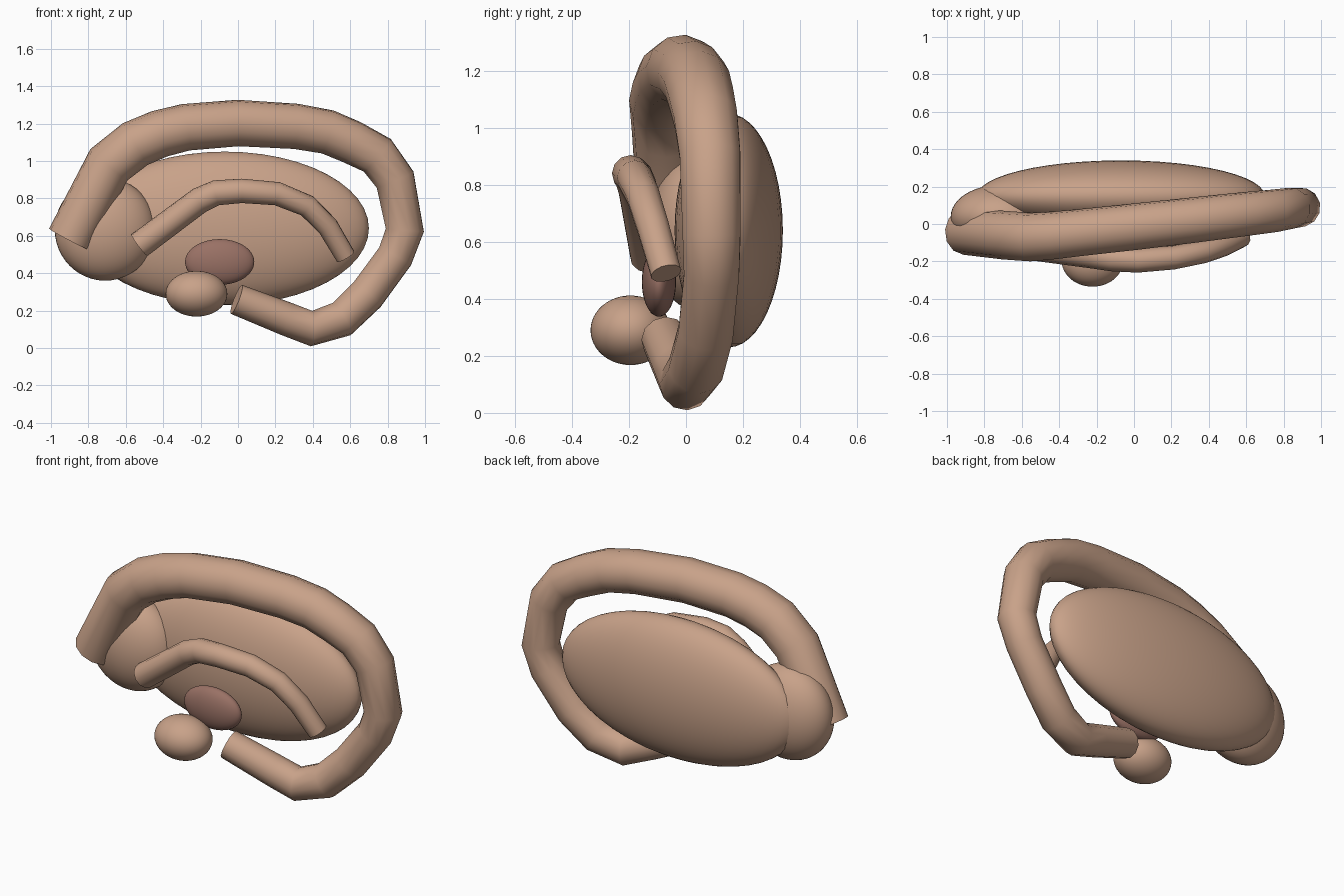
import bpy
from math import radians

cube = bpy.data.objects.get("Cube")
if cube:
    bpy.data.objects.remove(cube, do_unlink=True)


def make_material(name, rgb):
    mat = bpy.data.materials.new(name)
    mat.use_nodes = True
    colour = (*rgb, 1.0)
    mat.diffuse_color = colour
    mat.node_tree.nodes["Principled BSDF"].inputs["Base Color"].default_value = colour
    return mat


tan = make_material("tan", (0.58, 0.36, 0.25))
rose_brown = make_material("rose brown", (0.32, 0.165, 0.13))


def ellipsoid(name, centre, radii, mat):
    bpy.ops.mesh.primitive_uv_sphere_add(segments=48, ring_count=24, location=centre)
    ob = bpy.context.object
    ob.name = name
    ob.scale = radii
    ob.data.materials.append(mat)
    bpy.ops.object.shade_smooth()


def tube(name, points, mat):
    """Round capped tube through (x, y, z, radius) points."""
    curve = bpy.data.curves.new(name, "CURVE")
    curve.dimensions = "3D"
    curve.bevel_depth = 1.0
    curve.bevel_resolution = 4
    curve.use_fill_caps = True
    spline = curve.splines.new("POLY")
    spline.points.add(len(points) - 1)
    for p, (x, y, z, r) in zip(spline.points, points):
        p.co = (x, y, z, 1)
        p.radius = r
    ob = bpy.data.objects.new(name, curve)
    bpy.context.collection.objects.link(ob)
    bpy.ops.object.select_all(action="DESELECT")
    ob.select_set(True)
    bpy.context.view_layer.objects.active = ob
    bpy.ops.object.convert(target="MESH")
    ob = bpy.context.object
    ob.name = name
    ob.data.materials.clear()
    ob.data.materials.append(mat)
    bpy.ops.object.shade_smooth_by_angle(angle=radians(60))


# Rounded bodies
ellipsoid("main_body", (-0.07, 0.15, 0.64), (0.77, 0.19, 0.41), tan)
ellipsoid("head_bulb", (-0.71, 0.04, 0.635), (0.27, 0.17, 0.275), tan)
ellipsoid("lower_bulb", (-0.222, -0.195, 0.29), (0.165, 0.14, 0.122), tan)
ellipsoid("inner_nodule", (-0.098, -0.095, 0.46), (0.185, 0.06, 0.122), rose_brown)

# Large loop sweeping over the body and curling underneath
tube("outer_loop", [
    (-0.90, -0.04, 0.58, 0.125), (-0.69, -0.06, 0.98, 0.13),
    (-0.55, -0.07, 1.09, 0.13), (-0.42, -0.06, 1.145, 0.128),
    (-0.28, -0.045, 1.18, 0.126), (0.0, -0.015, 1.203, 0.125),
    (0.31, 0.02, 1.185, 0.122), (0.48, 0.04, 1.155, 0.12),
    (0.61, 0.055, 1.10, 0.118), (0.745, 0.07, 1.03, 0.115),
    (0.84, 0.085, 0.90, 0.11), (0.892, 0.09, 0.63, 0.105),
    (0.84, 0.09, 0.49, 0.10), (0.69, 0.07, 0.285, 0.10),
    (0.555, 0.035, 0.155, 0.10), (0.393, 0.0, 0.104, 0.095),
    (0.26, -0.025, 0.155, 0.09), (-0.008, -0.075, 0.26, 0.083),
], tan)

# Thin arch across the front
tube("front_arch", [
    (-0.527, -0.125, 0.55, 0.072), (-0.205, -0.17, 0.79, 0.07),
    (-0.115, -0.185, 0.83, 0.068), (0.02, -0.195, 0.84, 0.065),
    (0.21, -0.18, 0.825, 0.063), (0.37, -0.15, 0.76, 0.06),
    (0.48, -0.115, 0.65, 0.058), (0.575, -0.07, 0.49, 0.055),
], tan)
